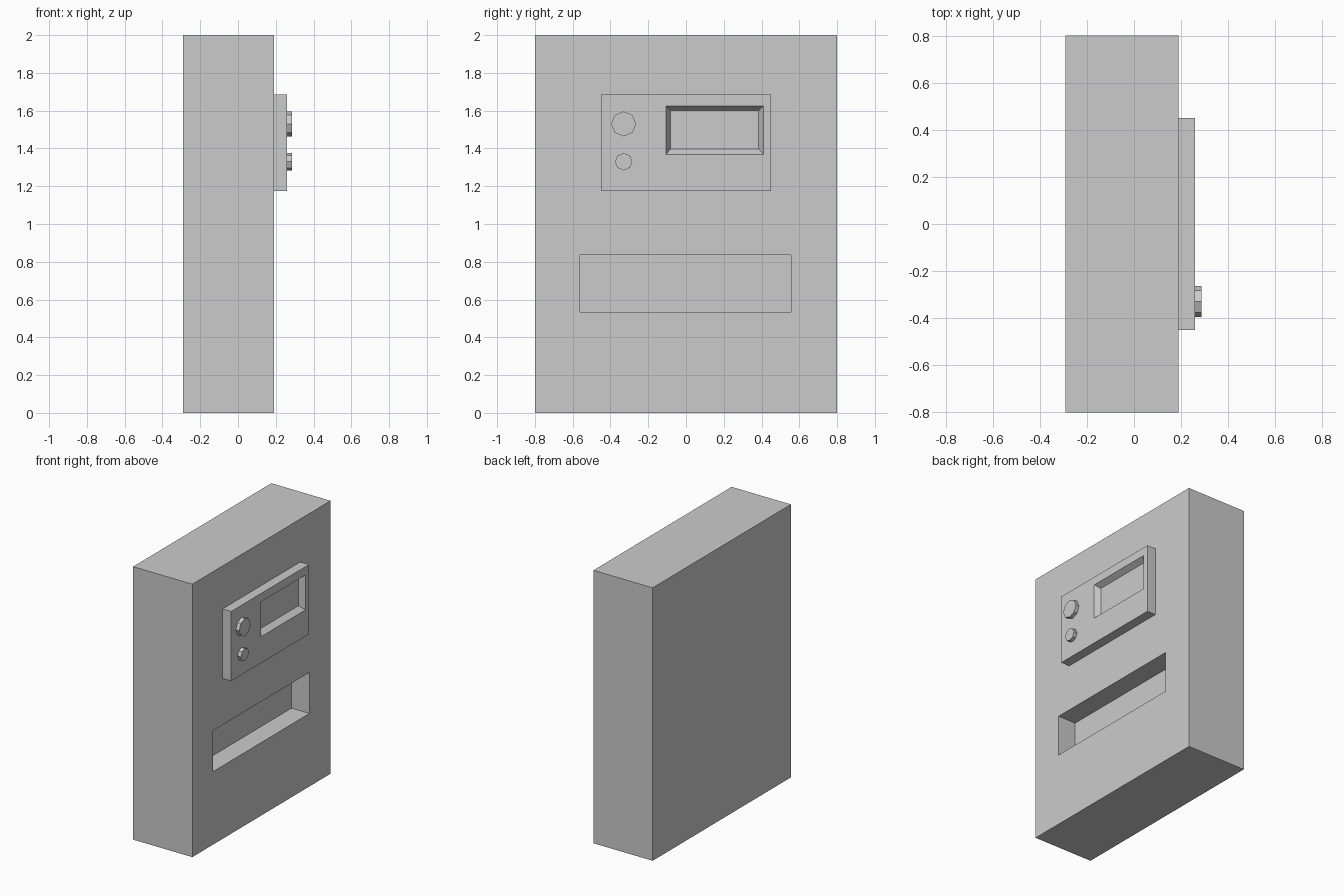
import bpy, bmesh, math

if "Cube" in bpy.data.objects:
    bpy.data.objects.remove(bpy.data.objects["Cube"])


def rect(x, y0, y1, z0, z1):
    return [(x, y0, z0), (x, y1, z0), (x, y1, z1), (x, y0, z1)]


def octagon(x, y, z, r):
    return [(x, y + r * math.cos(i * math.pi / 4), z + r * math.sin(i * math.pi / 4))
            for i in range(8)]


def loft(name, rings):
    """Join successive outlines with quads and cap both ends."""
    bm = bmesh.new()
    loops = [[bm.verts.new(p) for p in ring] for ring in rings]
    for a, b in zip(loops, loops[1:]):
        for i in range(len(a)):
            j = (i + 1) % len(a)
            bm.faces.new((a[i], a[j], b[j], b[i]))
    bm.faces.new(loops[0][::-1])
    bm.faces.new(loops[-1])
    bmesh.ops.recalc_face_normals(bm, faces=bm.faces)
    mesh = bpy.data.meshes.new(name)
    bm.to_mesh(mesh)
    bm.free()
    obj = bpy.data.objects.new(name, mesh)
    bpy.context.collection.objects.link(obj)
    return obj


# Main cabinet with a deep straight tray slot
slot = (-0.56, 0.555, 0.535, 0.835)
loft("cabinet", [rect(-0.29, -0.8, 0.8, 0, 2),
                 rect(0.19, -0.8, 0.8, 0, 2),
                 rect(0.19, *slot),
                 rect(0.045, *slot)])

# Raised control panel with a tapered screen recess
panel = (-0.45, 0.45, 1.175, 1.685)
loft("control_panel", [rect(0.19, *panel),
                       rect(0.26, *panel),
                       rect(0.26, -0.105, 0.41, 1.368, 1.624),
                       rect(0.22, -0.083, 0.385, 1.397, 1.602)])

# Octagonal knobs
for name, z, r in (("large_knob", 1.53, 0.066), ("small_knob", 1.33, 0.046)):
    loft(name, [octagon(0.26, -0.33, z, r), octagon(0.287, -0.33, z, r)])
